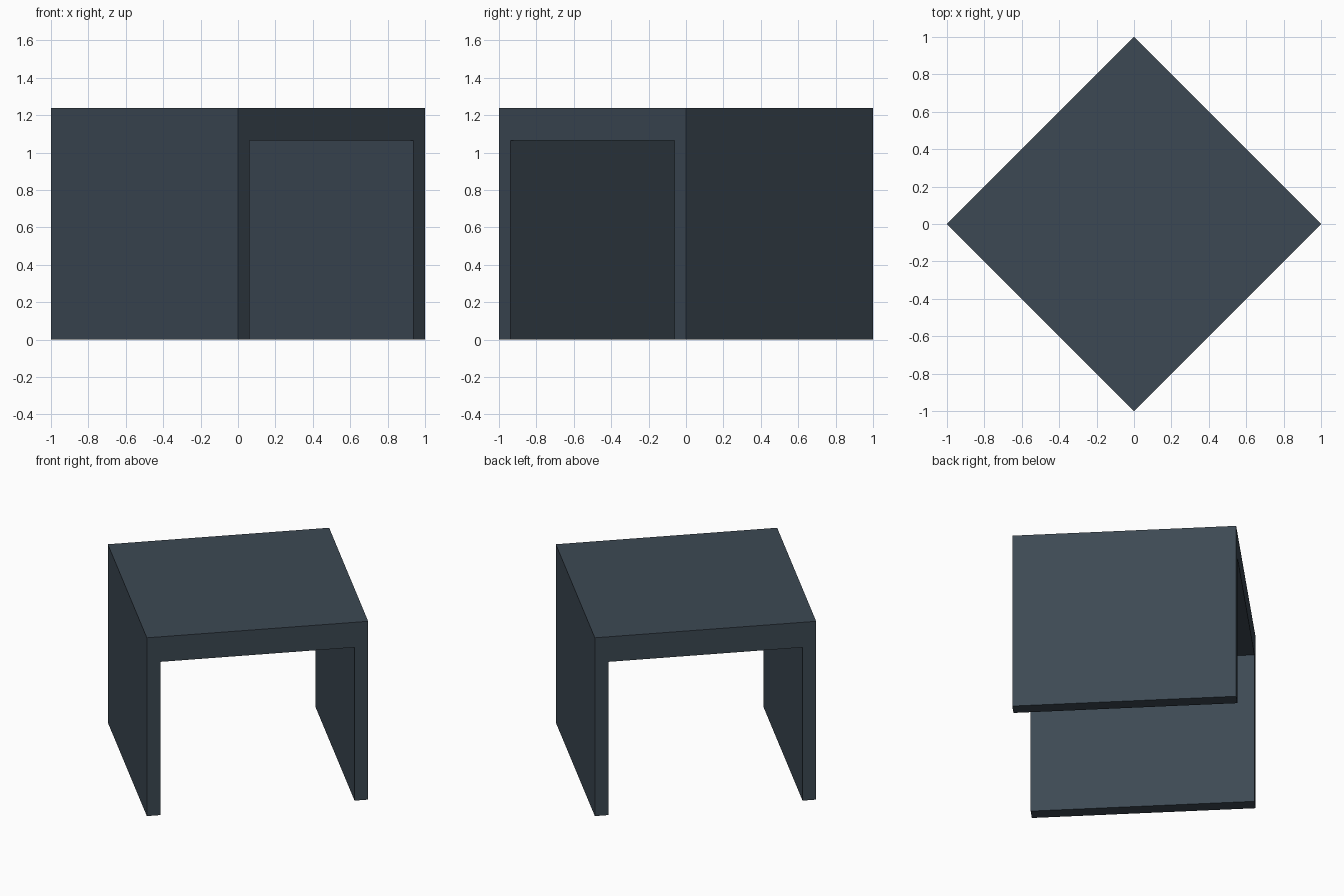
import bpy, bmesh, math
from mathutils import Matrix

if "Cube" in bpy.data.objects:
    bpy.data.objects.remove(bpy.data.objects["Cube"])

HALF = math.sqrt(2) / 2      # half of the square side
HEIGHT, UNDER = 1.238, 1.064  # top of the slab, underside of the slab
INNER = HALF - 0.087         # inner face of each side panel

slate = bpy.data.materials.new("dark slate")
slate.diffuse_color = (0.046, 0.066, 0.088, 1)
slate.use_nodes = True
slate.node_tree.nodes["Principled BSDF"].inputs["Base Color"].default_value = slate.diffuse_color

# Upside-down U profile: two side panels joined by a thick top
right = [(INNER, UNDER), (INNER, 0), (HALF, 0), (HALF, HEIGHT)]
profile = right + [(-x, z) for x, z in reversed(right)]

# Extrude along the depth, then turn 45 degrees
bm = bmesh.new()
face = bm.faces.new([bm.verts.new((x, -HALF, z)) for x, z in profile])
ext = bmesh.ops.extrude_face_region(bm, geom=[face], use_keep_orig=True)
moved = [g for g in ext["geom"] if isinstance(g, bmesh.types.BMVert)]
bmesh.ops.translate(bm, verts=moved, vec=(0, 2 * HALF, 0))
bmesh.ops.transform(bm, matrix=Matrix.Rotation(math.radians(45), 4, 'Z'), verts=bm.verts)
bmesh.ops.recalc_face_normals(bm, faces=bm.faces)

mesh = bpy.data.meshes.new("stool_frame")
bm.to_mesh(mesh)
bm.free()
mesh.materials.append(slate)
stool = bpy.data.objects.new("stool_frame", mesh)
bpy.context.collection.objects.link(stool)
